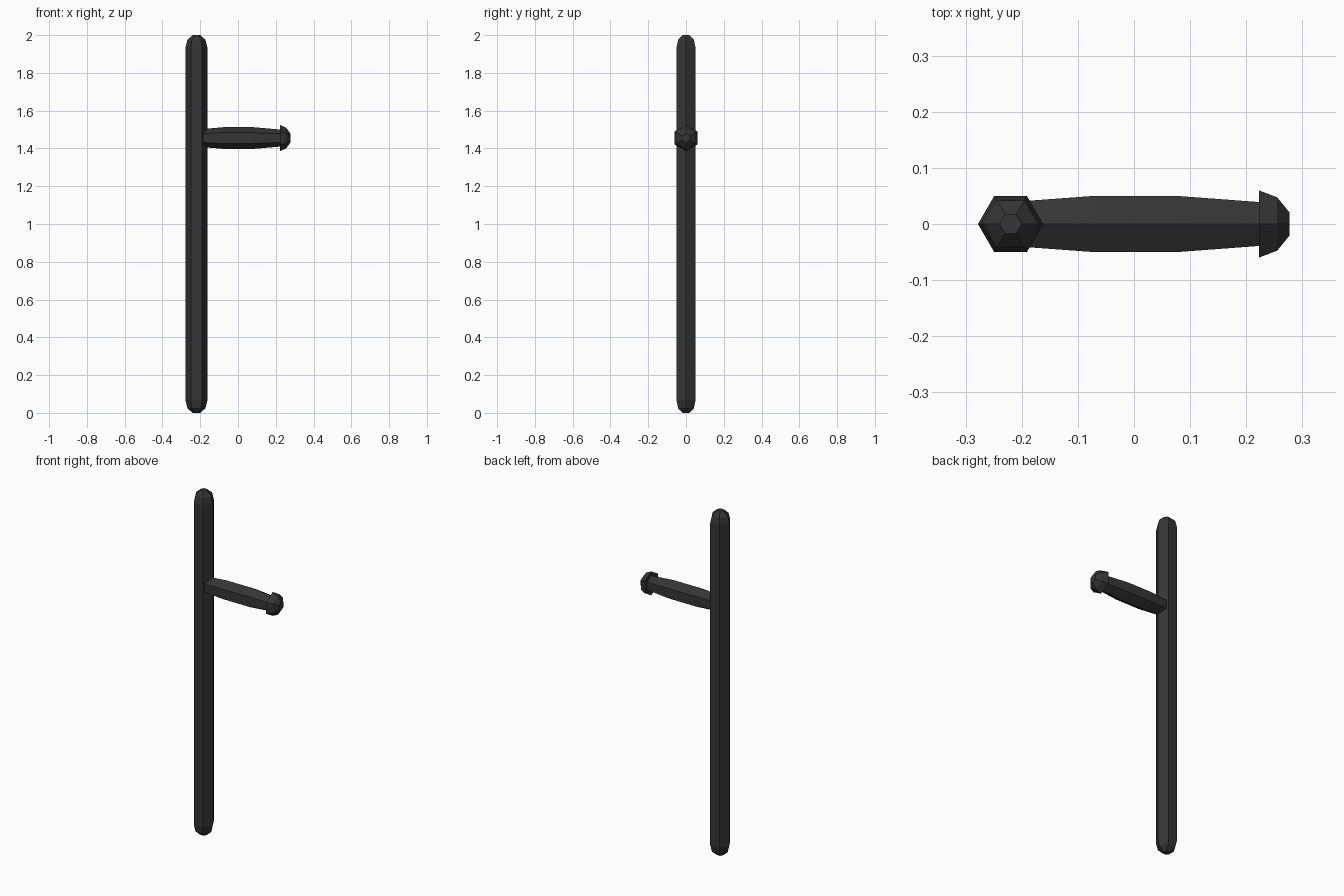
import bpy, bmesh
from math import cos, sin, pi

if "Cube" in bpy.data.objects:
    bpy.data.objects.remove(bpy.data.objects["Cube"])

mat = bpy.data.materials.new("black_rubber")
mat.diffuse_color = (0.035, 0.035, 0.035, 1)
mat.use_nodes = True
mat.node_tree.nodes["Principled BSDF"].inputs["Base Color"].default_value = mat.diffuse_color


def hex_lathe(name, profile, place):
    """Six-sided closed solid from (distance along axis, radius) pairs."""
    bm = bmesh.new()
    rings = [[bm.verts.new(place(d, r * cos(k * pi / 3), r * sin(k * pi / 3)))
              for k in range(6)] for d, r in profile]
    for a, b in zip(rings, rings[1:]):
        for k in range(6):
            n = (k + 1) % 6
            bm.faces.new((a[k], a[n], b[n], b[k]))
    bm.faces.new(rings[0])
    bm.faces.new(rings[-1])
    bmesh.ops.recalc_face_normals(bm, faces=bm.faces)
    mesh = bpy.data.meshes.new(name)
    bm.to_mesh(mesh)
    bm.free()
    mesh.materials.append(mat)
    obj = bpy.data.objects.new(name, mesh)
    bpy.context.collection.objects.link(obj)
    return obj


def upright(d, u, v):
    return (-0.22 + u, v, d)


def sideways(d, u, v):
    return (d, v, 1.455 + u)


# Long shaft with rounded ends, mirrored top and bottom
end = [(0, 0.02), (0.025, 0.048), (0.065, 0.058)]
hex_lathe("shaft", end + [(2 - d, r) for d, r in reversed(end)], upright)

# Side handle, swelling in the middle
hex_lathe("side_handle", [(-0.21, 0.046), (-0.075, 0.0575), (0.08, 0.0575),
                          (0.225, 0.045)], sideways)

# Flared knob at the end of the handle
hex_lathe("handle_knob", [(0.223, 0.069), (0.255, 0.055), (0.277, 0.024)], sideways)
